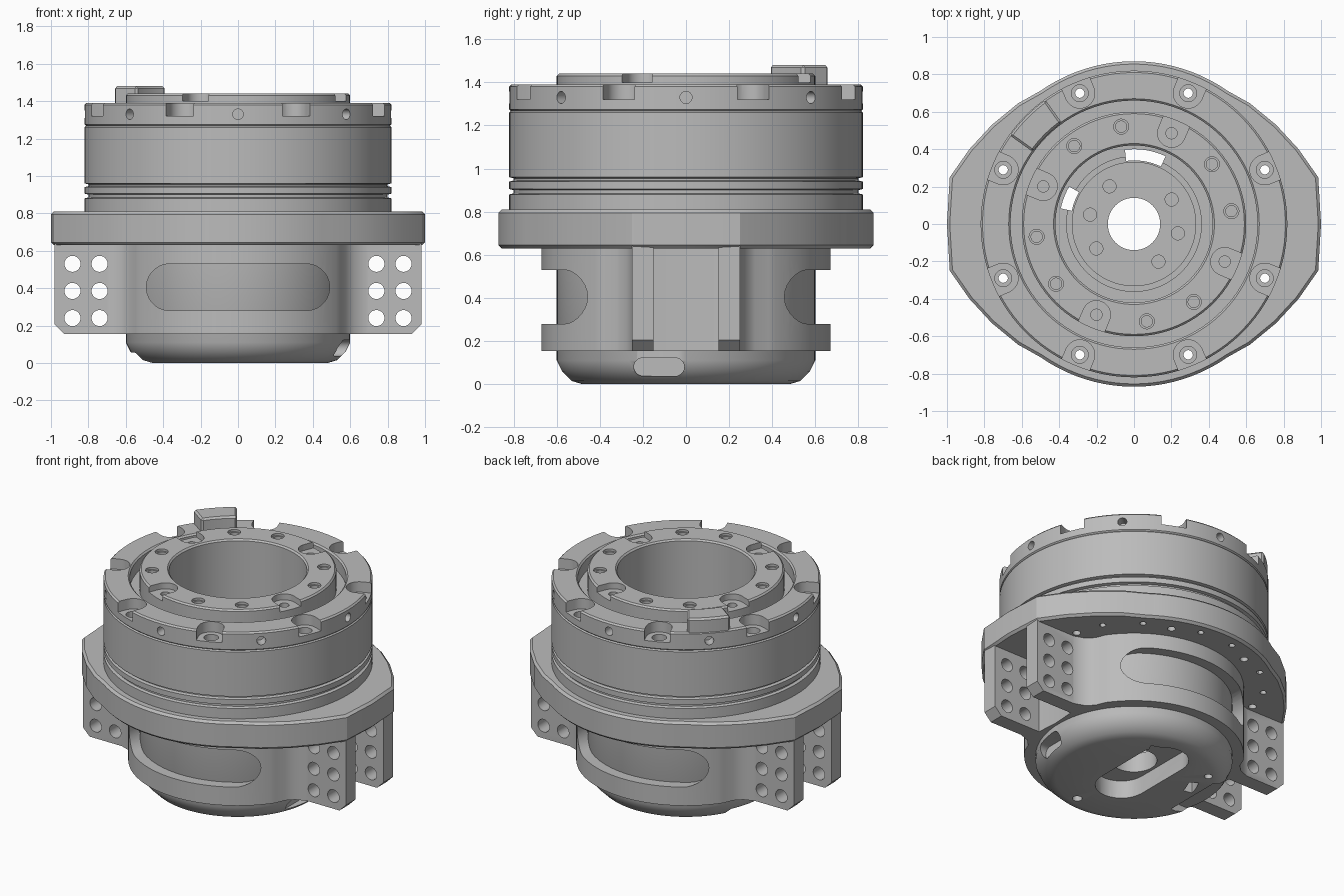
import bpy, bmesh
from math import sin, cos, pi, radians
from mathutils import Matrix

old = bpy.data.objects.get("Cube")
if old:
    bpy.data.objects.remove(old, do_unlink=True)

GREY = (0.5, 0.5, 0.5, 1)
metal = bpy.data.materials.new("grey_metal")
metal.use_nodes = True
metal.diffuse_color = GREY
metal.node_tree.nodes["Principled BSDF"].inputs["Base Color"].default_value = GREY


def rot(deg, axis="Z"):
    return Matrix.Rotation(radians(deg), 4, axis)


def move(x, y, z):
    return Matrix.Translation((x, y, z))


# 2D outlines
def arc(r, a0, a1, n, cx=0, cy=0):
    angles = [radians(a0 + (a1 - a0) * i / n) for i in range(n + 1)]
    return [(cx + r * cos(a), cy + r * sin(a)) for a in angles]


def circle(r, cx=0, cy=0, n=24):
    return arc(r, 0, 360, n, cx, cy)[:-1]


def stadium(a, b, r):
    return arc(r, -90, 90, 14, b) + arc(r, 90, 270, 14, a)


def sector(r0, r1, a0, a1):
    return arc(r1, a0, a1, 8) + arc(r0, a1, a0, 8)


def rect(x0, x1, y0, y1):
    return [(x0, y0), (x1, y0), (x1, y1), (x0, y1)]


def four_way(quarter):
    """Mirror a quarter outline, running from +y to +x, in both axes."""
    half = quarter + [(x, -y) for x, y in reversed(quarter[:-1])]
    return half + [(-x, y) for x, y in reversed(half[1:-1])]


def finish(name, bm):
    bmesh.ops.recalc_face_normals(bm, faces=bm.faces)
    mesh = bpy.data.meshes.new(name)
    bm.to_mesh(mesh)
    bm.free()
    mesh.materials.append(metal)
    ob = bpy.data.objects.new(name, mesh)
    bpy.context.scene.collection.objects.link(ob)
    return ob


def prisms(name, parts):
    """Extrude each (outline, z0, z1, matrix) into one mesh."""
    bm = bmesh.new()
    for pts, z0, z1, mat in parts:
        low = [bm.verts.new(mat @ move(x, y, z0).translation) for x, y in pts]
        high = [bm.verts.new(mat @ move(x, y, z1).translation) for x, y in pts]
        bm.faces.new(low)
        bm.faces.new(high)
        for i in range(len(pts)):
            j = (i + 1) % len(pts)
            bm.faces.new((low[i], low[j], high[j], high[i]))
    return finish(name, bm)


def lathe(name, profile, steps=96):
    bm = bmesh.new()
    vs = [bm.verts.new((r, 0, z)) for r, z in profile]
    es = [bm.edges.new((vs[i - 1], vs[i])) for i in range(len(vs))]
    bmesh.ops.spin(bm, geom=vs + es, cent=(0, 0, 0), axis=(0, 0, 1),
                   angle=2 * pi, steps=steps)
    bmesh.ops.remove_doubles(bm, verts=bm.verts, dist=0.0005)
    return finish(name, bm)


def apply(ob, mod):
    with bpy.context.temp_override(object=ob, active_object=ob, selected_objects=[ob]):
        bpy.ops.object.modifier_apply(modifier=mod.name)


def bevel(ob, width):
    mod = ob.modifiers.new("bevel", "BEVEL")
    mod.width, mod.segments = width, 1
    mod.limit_method, mod.angle_limit = "ANGLE", radians(50)
    apply(ob, mod)


def cut(ob, parts):
    cutter = prisms("cutter", parts)
    cutter.hide_render = True
    mod = ob.modifiers.new("cut", "BOOLEAN")
    mod.operation, mod.solver, mod.object = "DIFFERENCE", "EXACT", cutter
    apply(ob, mod)
    bpy.data.objects.remove(cutter, do_unlink=True)


I = Matrix()
BOLTS = [22.5 + 45 * k for k in range(8)]
ALONG_Y = rot(90, "X")
ALONG_X = rot(90, "Y")

# Lower housing with bored floor
housing = lathe("lower_housing", [
    (0.14, 0), (0.48, 0), (0.53, 0.015), (0.575, 0.06), (0.6, 0.11), (0.6, 0.76),
    (0.42, 0.76), (0.42, 0.3), (0.36, 0.3), (0.36, 0.27), (0.33, 0.27),
    (0.33, 0.25), (0.14, 0.25)])
cut(housing, [
    (stadium(-0.12, 0.27, 0.16), -0.1, 0.12, rot(90)),
    (rect(-0.7, -0.42, -0.15, 0.25), -0.1, 0.055, I),
    (stadium(-0.075, 0.075, 0.042), 0.5, 0.7, move(0, -0.125, 0.08) @ ALONG_X @ rot(90)),
    (circle(0.03, 0.1, -0.42), -0.1, 0.05, I),
    (circle(0.025, -0.34, 0.3), -0.1, 0.05, I)])
cut(housing, [(sector(0.34, 0.4, 65, 97), -0.1, 0.5, I),
              (sector(0.34, 0.4, 150, 168), -0.1, 0.5, I)]
    + [(circle(0.035, 0.24), 0.2, 0.5, rot(a)) for a in (33, -12, -57, 123, 168, 213)])

# Body sleeve with two pairs of bracket plates
body = prisms("bracket_body", [(four_way(
    arc(0.67, 90, 35, 16) + [(0.575, 0.32), (0.62, 0.275), (0.69, 0.25), (0.98, 0.25),
                             (0.98, 0.15), (0.63, 0.15), (0.62, 0)]), 0.155, 0.64, I)])
cut(body, [(circle(0.59, n=96), 0, 1, I)])
window = [(stadium(-0.365, 0.365, 0.125), -1, 1, move(0, 0, 0.405) @ ALONG_Y)]
plate_holes = [(circle(0.043, s * x, z), -1, 1, ALONG_Y)
               for s in (-1, 1) for x in (0.74, 0.885) for z in (0.24, 0.385, 0.53)]
corners = [([(s * 0.98 - 0.05, 0.155), (s * 0.98, 0.105), (s * 0.98 + 0.05, 0.155),
             (s * 0.98, 0.205)], -1, 1, ALONG_Y) for s in (-1, 1)]
cut(body, window + plate_holes + corners)

# Wide flange
flange = prisms("flange", [(four_way(
    arc(0.87, 90, 55, 10) + [(0.62, 0.645), (0.76, 0.53), (0.88, 0.40),
                             (0.985, 0.25), (1, 0)]), 0.63, 0.81, I)])
bevel(flange, 0.015)
cut(flange, [(circle(0.59, n=96), 0, 1, I)])
cut(flange, [(circle(0.025, 0.757, n=16), 0.5, 1, rot(a)) for a in BOLTS]
    + [(circle(0.02, 0.79, n=12), 0.5, 0.68, rot(s + a))
       for s in (90, 270) for a in (-54, -36, -9, 9, 36, 54)])

# Grooved collar
collar = lathe("collar", [
    (0.42, 0.75), (0.82, 0.75), (0.82, 0.88), (0.8, 0.885), (0.8, 0.9), (0.82, 0.905),
    (0.82, 0.94), (0.8, 0.945), (0.8, 0.955), (0.82, 0.96), (0.82, 1.26),
    (0.81, 1.27), (0.42, 1.27)])
cut(collar, [(circle(0.025, 0.757, n=16), 0.5, 1.5, rot(a)) for a in BOLTS])

# Top cap: open bolt pockets, bolt holes and radial holes
cap = lathe("top_cap", [
    (0.59, 1.265), (0.81, 1.265), (0.82, 1.275), (0.82, 1.38), (0.81, 1.39),
    (0.67, 1.39), (0.66, 1.38), (0.66, 1.3), (0.59, 1.3)])
cut(cap, [(stadium(0.757, 0.95, 0.08), 1.32, 1.5, rot(a)) for a in BOLTS]
    + [(circle(0.028), 0.75, 0.9, rot(45 * k) @ move(0, 0, 1.33) @ ALONG_X)
       for k in range(8)])
cut(cap, [(circle(0.045, 0.757), 1.2, 1.5, rot(a)) for a in BOLTS])

# Raised inner ring with screw holes and four notches
ring = lathe("inner_ring", [
    (0.42, 1.265), (0.6, 1.265), (0.6, 1.43), (0.59, 1.44), (0.43, 1.44), (0.42, 1.43)])
cut(ring, [(stadium(0.525, 0.7, 0.075), 1.4, 1.5, rot(67.5 + 90 * k)) for k in range(4)])
SCREWS = [7.5 + 30 * k for k in range(12)]
cut(ring, [(circle(0.04, 0.525), 1.425, 1.5, rot(a)) for a in SCREWS])
cut(ring, [(circle(0.03, 0.525), 1.34, 1.5, rot(a)) for a in SCREWS])

# Raised index block on the cap
block = prisms("index_block", [(sector(0.665, 0.815, 125.5, 144.5), 1.37, 1.48, I)])
bevel(block, 0.012)

# Smooth shading with sharp edges
parts = [housing, body, flange, collar, cap, ring, block]
bpy.ops.object.select_all(action="DESELECT")
for ob in parts:
    ob.select_set(True)
bpy.context.view_layer.objects.active = block
bpy.ops.object.shade_smooth_by_angle(angle=radians(30))
